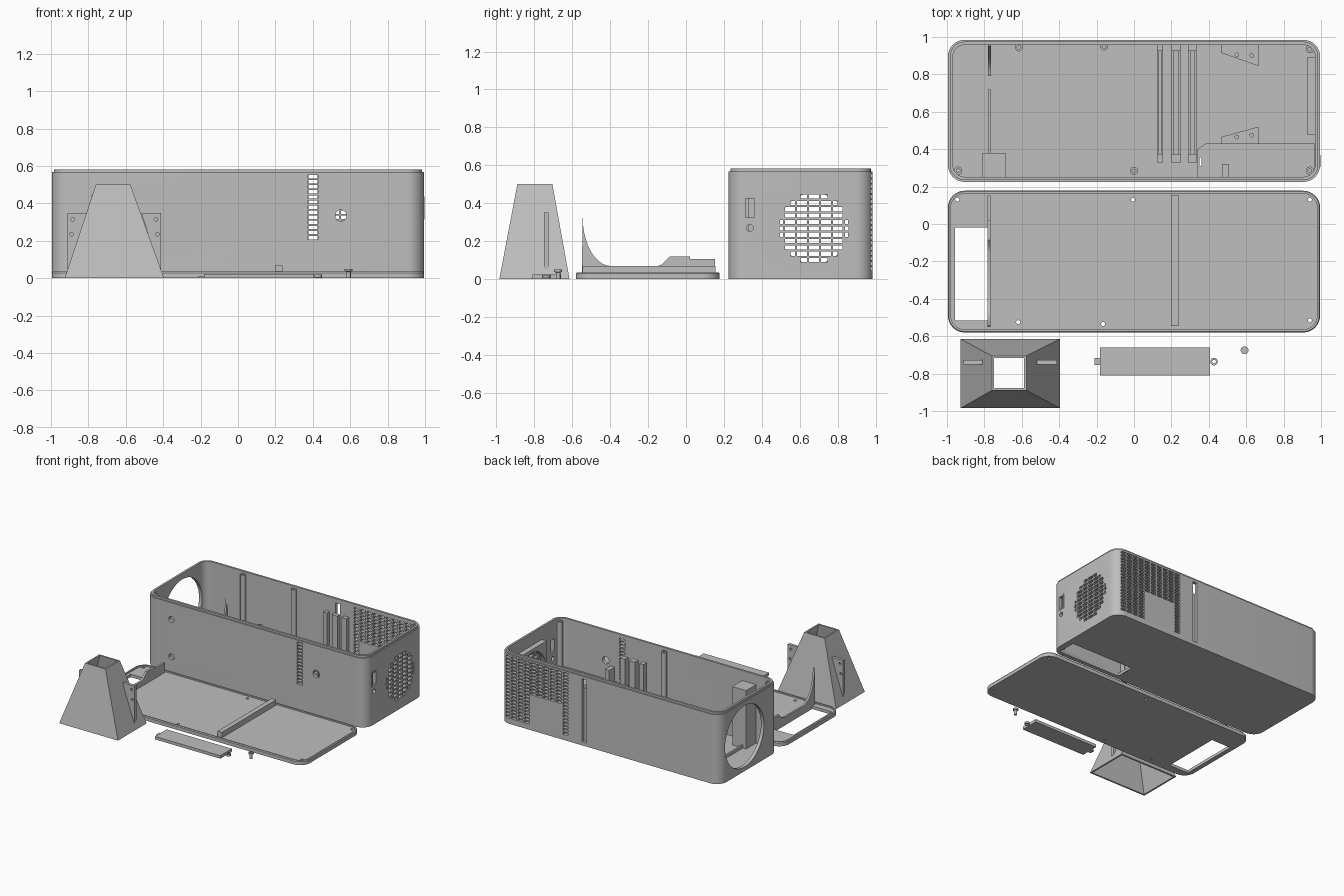
import bpy, bmesh, math
from mathutils import Matrix

if "Cube" in bpy.data.objects:
    bpy.data.objects.remove(bpy.data.objects["Cube"])

grey = bpy.data.materials.new("grey_plastic")
grey.diffuse_color = (0.52, 0.52, 0.52, 1)
grey.use_nodes = True
grey.node_tree.nodes["Principled BSDF"].inputs["Base Color"].default_value = grey.diffuse_color


# ---------- mesh helpers ----------
def loft(bm, rings, closed=False):
    """Skin equal-length rings; cap the ends, or join last to first if closed."""
    vs = [[bm.verts.new(p) for p in r] for r in rings]
    n = len(vs[0])
    pairs = list(zip(vs, vs[1:])) + ([(vs[-1], vs[0])] if closed else [])
    for a, b in pairs:
        for i in range(n):
            j = (i + 1) % n
            bm.faces.new((a[i], a[j], b[j], b[i]))
    if not closed:
        bm.faces.new(vs[0][::-1])
        bm.faces.new(vs[-1])


def rect(x0, x1, y0, y1, z):
    return [(x0, y0, z), (x1, y0, z), (x1, y1, z), (x0, y1, z)]


def box(bm, x0, x1, y0, y1, z0, z1):
    loft(bm, [rect(x0, x1, y0, y1, z0), rect(x0, x1, y0, y1, z1)])


def circle(x, y, r, z, n=20):
    return [(x + r * math.cos(2 * math.pi * i / n),
             y + r * math.sin(2 * math.pi * i / n), z) for i in range(n)]


def rounded(x0, x1, y0, y1, r, inset, z, n=8):
    pts = []
    for k, (cx, cy) in enumerate([(x1 - r, y1 - r), (x0 + r, y1 - r),
                                  (x0 + r, y0 + r), (x1 - r, y0 + r)]):
        for i in range(n + 1):
            a = math.pi / 2 * (k + i / n)
            pts.append((cx + (r - inset) * math.cos(a), cy + (r - inset) * math.sin(a), z))
    return pts


def cyl(bm, c, r, depth, axis, n=24):
    rot = {'X': Matrix.Rotation(math.pi / 2, 4, 'Y'),
           'Y': Matrix.Rotation(math.pi / 2, 4, 'X'), 'Z': Matrix()}[axis]
    bmesh.ops.create_cone(bm, cap_ends=True, segments=n, radius1=r, radius2=r,
                          depth=depth, matrix=Matrix.Translation(c) @ rot)


def extrude_x(bm, yz, x0, x1):
    loft(bm, [[(x0, y, z) for y, z in yz], [(x1, y, z) for y, z in yz]])


def make(name, bm):
    bmesh.ops.recalc_face_normals(bm, faces=bm.faces)
    me = bpy.data.meshes.new(name)
    bm.to_mesh(me)
    bm.free()
    me.materials.append(grey)
    ob = bpy.data.objects.new(name, me)
    bpy.context.collection.objects.link(ob)
    return ob


def cut(ob, cutter_bm):
    """Subtract the cutter, keep the result, drop the cutter."""
    c = make("cutter", cutter_bm)
    c.hide_render = True
    m = ob.modifiers.new("cut", 'BOOLEAN')
    m.operation, m.solver, m.object = 'DIFFERENCE', 'EXACT', c
    dg = bpy.context.evaluated_depsgraph_get()
    me = bpy.data.meshes.new_from_object(ob.evaluated_get(dg))
    ob.modifiers.clear()
    ob.data = me
    bpy.data.objects.remove(c)


# ---------- case: open tray with stepped rim ----------
case_dim = (-0.995, 0.995, 0.225, 0.985, 0.09)
bm = bmesh.new()
loft(bm, [rounded(*case_dim, i, z) for i, z in
          [(0, 0), (0, .567), (.01, .567), (.01, .582), (.027, .582), (.027, .022)]])
case = make("case", bm)

c = bmesh.new()
cyl(c, (-0.99, 0.665, 0.285), 0.25, 0.1, 'X', 48)            # large round side opening
for i in range(11):                                          # round vent
    dz = (i - 5) * 0.0335
    half = math.sqrt(0.182 ** 2 - dz ** 2)
    for k in range(-3, 4):
        y0, y1 = max(k * .063 - .026, -half), min(k * .063 + .026, half)
        if y1 - y0 > 0.008:
            box(c, .95, 1.05, .675 + y0, .675 + y1, .267 + dz - .011, .267 + dz + .011)
for i in range(13):                                          # front slots
    z = 0.217 + i * 0.0272
    box(c, .375, .427, .2, .27, z - .009, z + .009)
for i in range(19):                                          # back vents
    z = 0.054 + i * 0.0272
    for k in range(10):
        if k in (0, 6, 7, 8, 9) or z > 0.29:
            x = 0.401 + k * 0.058
            if x < 0.93:
                box(c, x - .023, x + .023, .94, 1.02, z - .009, z + .009)
box(c, .21, .25, .945, 1.02, .03, .545)                      # back groove
cyl(c, (.55, .23, .335), .03, .1, 'Y')                       # button hole
for z in (.43, .125):
    cyl(c, (-.76, .23, z), .024, .04, 'Y')                   # mounting holes
box(c, .95, 1.05, .315, .358, .325, .425)                    # socket opening
cyl(c, (1, .337, .27), .018, .1, 'X')
box(c, .375, .945, .262, .415, -.1, .1)                      # battery opening
box(c, .348, .362, .31, .355, -.1, .1)
cut(case, c)

# raised frame around the socket
bm = bmesh.new()
loft(bm, [[(x, y, z) for y, z in p] for x, p in [
    (.99, [(.305, .313), (.368, .313), (.368, .437), (.305, .437)]),
    (.998, [(.305, .313), (.368, .313), (.368, .437), (.305, .437)]),
    (.998, [(.315, .325), (.358, .325), (.358, .425), (.315, .425)]),
    (.99, [(.315, .325), (.358, .325), (.358, .425), (.315, .425)])]], closed=True)
make("socket_frame", bm)

# battery housing, open underneath
def chamfered(d, z):
    return [(.34 + d, .25 + d, z), (.965 - d, .25 + d, z), (.965 - d, .43 - d, z),
            (.385 + d, .43 - d, z), (.34 + d, .4 - d, z)]
bm = bmesh.new()
loft(bm, [chamfered(.012, .17), chamfered(.012, .01), chamfered(0, .01), chamfered(0, .185)])
housing = make("battery_housing", bm)
c = bmesh.new()
box(c, .35, .362, .31, .355, -.1, .3)
cut(housing, c)

# screw bosses in the case
bm = bmesh.new()
for x, y in [(-.94, .285), (0, .283), (.94, .285), (.94, .935), (-.615, .945), (-.16, .95)]:
    loft(bm, [circle(x, y, r, z, 14) for r, z in
              [(.022, .02), (.022, .565), (.01, .565), (.01, .5)]])
make("screw_bosses", bm)

# floor rails with upright guides at both ends
bm = bmesh.new()
for x0, x1 in [(.122, .156), (.2, .25), (.29, .333)]:
    for a, b in [(x0, x0 + .012), (x1 - .012, x1)]:
        box(bm, a, b, .375, .925, .02, .06)
    box(bm, x0, x1, .925, .96, .02, .46)
    box(bm, x0, x1, .33, .375, .02, .46)
make("board_guides", bm)

# corner mounting block, fan frame and small supports
bm = bmesh.new()
box(bm, -.81, -.685, .25, .38, .02, .5)
make("mounting_block", bm)
bm = bmesh.new()
box(bm, .925, .972, .478, .89, .02, .48)
frame = make("fan_frame", bm)
c = bmesh.new()
cyl(c, (.95, .675, .267), .187, .2, 'X', 40)
cut(frame, c)
bm = bmesh.new()
for p in ([(.465, .965), (.465, .915), (.665, .845), (.665, .965)],
          [(.465, .425), (.465, .465), (.665, .52), (.665, .425)]):
    loft(bm, [[(x, y, z) for x, y in p] for z in (.02, .05)])
brackets = make("floor_brackets", bm)
c = bmesh.new()
for x, y in [(.55, .905), (.63, .9), (.55, .465), (.63, .475)]:
    cyl(c, (x, y, .06), .01, .05, 'Z', 12)
cut(brackets, c)
bm = bmesh.new()
box(bm, .47, .508, .25, .32, .18, .3)
make("button_support", bm)

# curved fins: one in the case, one on the lid
def arc(y0, z0, y1, z1, n=10):
    return [(y0 + (y1 - y0) * (1 - math.cos(t)), z1 + (z0 - z1) * (1 - math.sin(t)))
            for t in [math.pi / 2 * i / n for i in range(n + 1)]]
bm = bmesh.new()
extrude_x(bm, [(.965, .02)] + arc(.95, .33, .79, .04) + [(.79, .02)], -.78, -.765)
box(bm, -.78, -.765, .375, .72, .02, .045)
make("case_fin", bm)
bm = bmesh.new()
extrude_x(bm, [(-.55, .02)] + arc(-.545, .325, -.395, .068) +
          [(-.15, .068), (-.125, .078), (-.085, .118), (.02, .118), (.02, .104),
           (.152, .104), (.152, .02)], -.782, -.766)
make("lid_fin", bm)

# ---------- lid ----------
bm = bmesh.new()
loft(bm, [rounded(-.995, .995, -.58, .178, .09, i, z) for i, z in
          [(0, 0), (0, .028), (.005, .035), (.016, .035), (.016, .024)]])
lid = make("lid", bm)
c = bmesh.new()
box(c, -.957, -.78, -.515, -.02, -.1, .1)
for x, y in [(-.945, .13), (-.005, .13), (.94, .13), (-.62, -.525), (-.165, -.535), (.94, -.515)]:
    cyl(c, (x, y, 0), .011, .2, 'Z', 14)
cut(lid, c)
bm = bmesh.new()
box(bm, .197, .237, -.545, .155, .02, .068)
make("lid_rail", bm)

# ---------- air duct: tapered hollow nozzle ----------
bm = bmesh.new()
loft(bm, [rect(-.927, -.395, -.985, -.615, 0), rect(-.76, -.575, -.89, -.705, .5),
          rect(-.748, -.587, -.878, -.717, .5), rect(-.913, -.409, -.971, -.629, 0)], closed=True)
make("air_duct", bm)
bm = bmesh.new()
mid = -.661
for s in (-1, 1):                                            # side ears
    pts = [(.25, .05), (.25, .35), (.143, .35), (.243, .05)]
    loft(bm, [[(mid + s * x, y, z) for x, z in pts] for y in (-.75, -.726)])
ears = make("duct_ears", bm)
c = bmesh.new()
for s in (-1, 1):
    for x, z in [(.222, .315), (.23, .235)]:
        cyl(c, (mid + s * x, -.738, z), .01, .1, 'Y', 12)
cut(ears, c)

# ---------- battery cover and screw ----------
bm = bmesh.new()
box(bm, -.183, .407, -.81, -.66, 0, .024)
make("battery_cover", bm)
bm = bmesh.new()
box(bm, -.21, -.183, -.755, -.717, 0, .012)
loft(bm, [circle(.428, -.736, r, z) for r, z in
          [(.02, .004), (.02, .02), (.01, .02), (.01, .004)]], closed=True)
make("cover_tabs", bm)
bm = bmesh.new()
loft(bm, [circle(.591, -.675, r, z, 16) for r, z in
          [(.012, 0), (.012, .034), (.021, .038), (.021, .05), (.011, .05), (.011, .042)]])
make("screw", bm)

# smooth the rounded surfaces, keep edges crisp
bpy.ops.object.select_all(action='SELECT')
bpy.context.view_layer.objects.active = case
bpy.ops.object.shade_smooth_by_angle(angle=math.radians(30))
